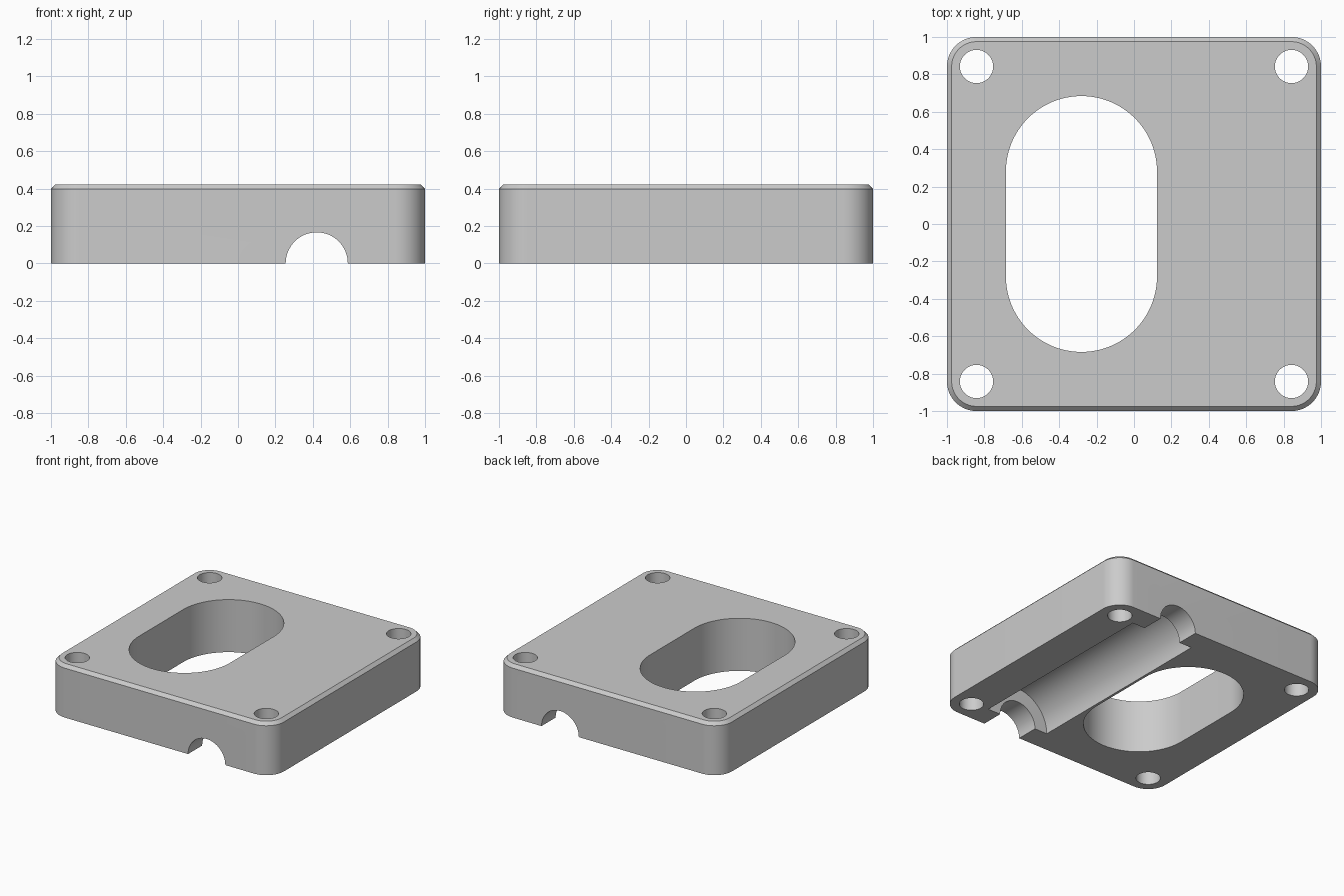
import bpy
import bmesh
import math
from mathutils import Matrix

if "Cube" in bpy.data.objects:
    bpy.data.objects.remove(bpy.data.objects["Cube"])

HEIGHT = 0.423
CHAMFER = 0.025
CORNER = 0.158
HOLE_AT = 1 - CORNER


def rounded_outline(half_x, half_y, radius, steps=16):
    """Outline of a rounded rectangle, counter-clockwise."""
    points = []
    for corner, (sx, sy) in enumerate([(1, 1), (-1, 1), (-1, -1), (1, -1)]):
        for i in range(steps + 1):
            a = (corner + i / steps) * math.pi / 2
            points.append((sx * (half_x - radius) + radius * math.cos(a),
                           sy * (half_y - radius) + radius * math.sin(a)))
    return points


def loft(name, layers, matrix=Matrix()):
    """Closed solid through a stack of (outline, z) layers."""
    bm = bmesh.new()
    rings = [[bm.verts.new((x, y, z)) for x, y in outline] for outline, z in layers]
    n = len(rings[0])
    for low, high in zip(rings, rings[1:]):
        for i in range(n):
            j = (i + 1) % n
            bm.faces.new((low[i], low[j], high[j], high[i]))
    bm.faces.new(rings[0][::-1])
    bm.faces.new(rings[-1])
    bmesh.ops.remove_doubles(bm, verts=bm.verts, dist=0.0001)
    bm.transform(matrix)
    bmesh.ops.recalc_face_normals(bm, faces=bm.faces)
    mesh = bpy.data.meshes.new(name)
    bm.to_mesh(mesh)
    bm.free()
    obj = bpy.data.objects.new(name, mesh)
    bpy.context.collection.objects.link(obj)
    return obj


def cut(body, cutter):
    """Subtract the cutter from the body, then remove it."""
    bpy.context.view_layer.objects.active = body
    mod = body.modifiers.new("cut", 'BOOLEAN')
    mod.operation = 'DIFFERENCE'
    mod.solver = 'EXACT'
    mod.object = cutter
    bpy.ops.object.modifier_apply(modifier=mod.name)
    bpy.data.objects.remove(cutter)


def circle(radius):
    return rounded_outline(radius, radius, radius)


# Plate with rounded corners and a chamfered top edge
side = rounded_outline(1, 1, CORNER)
top = rounded_outline(1 - CHAMFER, 1 - CHAMFER, CORNER - CHAMFER)
plate = loft("cover_plate", [(side, 0), (side, HEIGHT - CHAMFER), (top, HEIGHT)])

# Large oblong opening
slot = rounded_outline(0.404, 0.684, 0.404, 24)
cut(plate, loft("slot_cutter", [(slot, -0.1), (slot, 0.6)],
                Matrix.Translation((-0.281, 0, 0))))

# Screw holes in the four corners
for sx in (-1, 1):
    for sy in (-1, 1):
        cut(plate, loft("hole_cutter", [(circle(0.089), -0.1), (circle(0.089), 0.6)],
                        Matrix.Translation((sx * HOLE_AT, sy * HOLE_AT, 0))))

# Half-round channel underneath, wider between its two end openings
along_y = Matrix.Translation((0.421, 0, 0)) @ Matrix.Rotation(math.pi / 2, 4, 'X')
for radius, reach in ((0.278, 0.82), (0.166, 1.1)):
    cut(plate, loft("channel_cutter", [(circle(radius), -reach), (circle(radius), reach)],
                    along_y))

# Plain grey finish
grey = bpy.data.materials.new("light_grey")
grey.use_nodes = True
colour = (0.6, 0.6, 0.6, 1)
grey.diffuse_color = colour
grey.node_tree.nodes["Principled BSDF"].inputs["Base Color"].default_value = colour
plate.data.materials.clear()
plate.data.materials.append(grey)
for poly in plate.data.polygons:
    poly.material_index = 0

# Smooth curved walls, sharp edges
bpy.ops.object.select_all(action='DESELECT')
plate.select_set(True)
bpy.context.view_layer.objects.active = plate
bpy.ops.object.shade_smooth_by_angle(angle=math.radians(30))
